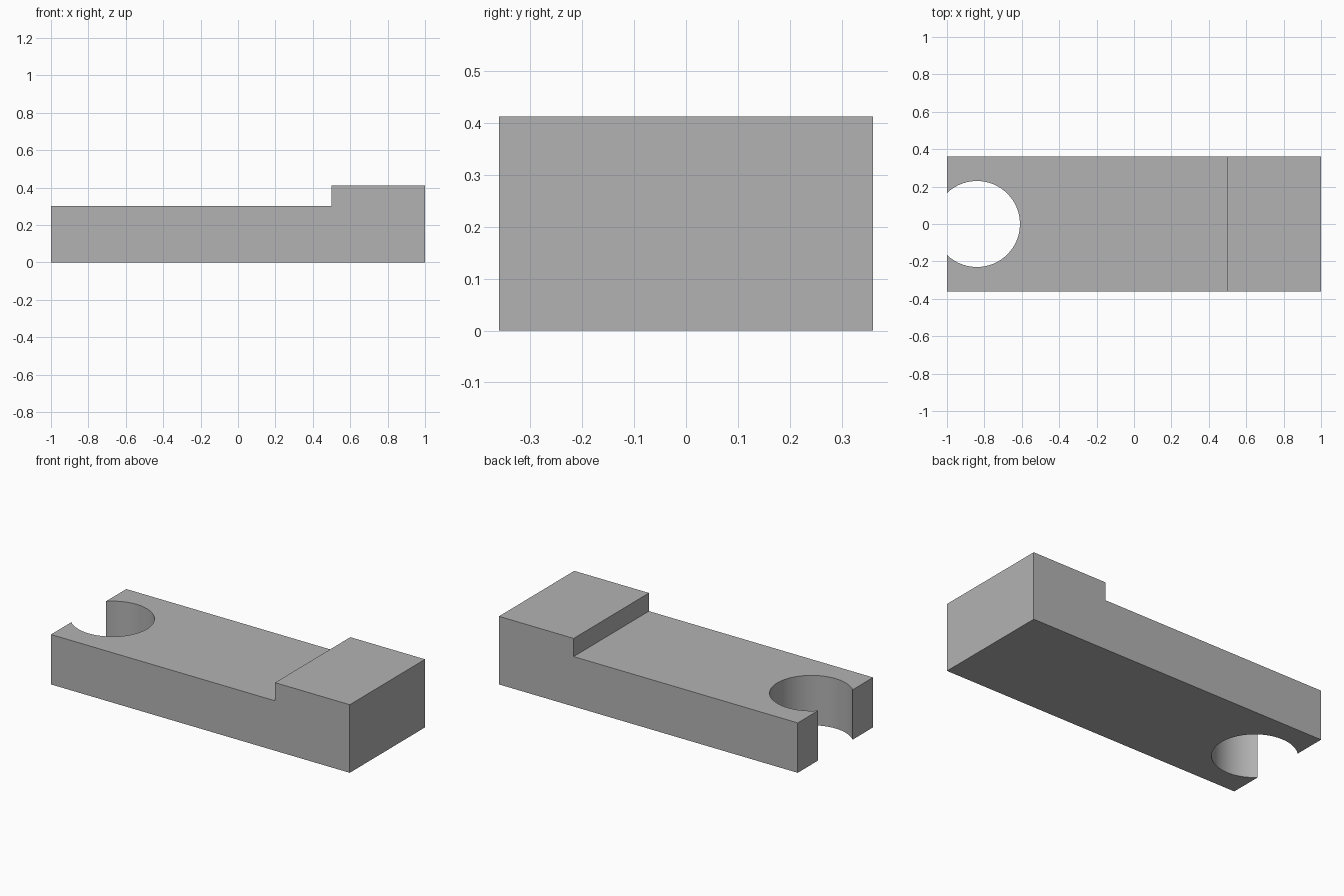
import bpy
import bmesh
import math

cube = bpy.data.objects.get("Cube")
if cube:
    bpy.data.objects.remove(cube, do_unlink=True)

HALF_WIDTH = 0.36
HOLE_X, HOLE_RADIUS = -0.84, 0.23

grey = bpy.data.materials.new("plain grey")
grey.use_nodes = True
colour = (0.45, 0.45, 0.45, 1)
grey.diffuse_color = colour
grey.node_tree.nodes["Principled BSDF"].inputs["Base Color"].default_value = colour

# Stepped block: side profile extruded across the width
profile = [(-1, 0), (1, 0), (1, 0.412), (0.5, 0.412), (0.5, 0.302), (-1, 0.302)]
bm = bmesh.new()
side = bm.faces.new([bm.verts.new((x, -HALF_WIDTH, z)) for x, z in profile])
extruded = bmesh.ops.extrude_face_region(bm, geom=[side])["geom"]
moved = [v for v in extruded if isinstance(v, bmesh.types.BMVert)]
bmesh.ops.translate(bm, verts=moved, vec=(0, 2 * HALF_WIDTH, 0))
bmesh.ops.recalc_face_normals(bm, faces=bm.faces)
mesh = bpy.data.meshes.new("stepped_block")
bm.to_mesh(mesh)
bm.free()
mesh.materials.append(grey)
block = bpy.data.objects.new("stepped_block", mesh)
bpy.context.collection.objects.link(block)

# Round notch open at the thin end
bpy.ops.mesh.primitive_cylinder_add(vertices=96, radius=HOLE_RADIUS, depth=2,
                                    location=(HOLE_X, 0, 0))
cutter = bpy.context.object
cutter.name = "notch_cutter"
cutter.data.materials.append(grey)
notch = block.modifiers.new("round_notch", "BOOLEAN")
notch.operation = "DIFFERENCE"
notch.solver = "EXACT"
notch.object = cutter

# Apply the cut, then smooth only the curved wall
bpy.ops.object.select_all(action="DESELECT")
block.select_set(True)
bpy.context.view_layer.objects.active = block
bpy.ops.object.modifier_apply(modifier=notch.name)
bpy.data.objects.remove(cutter, do_unlink=True)
bpy.ops.object.shade_smooth_by_angle(angle=math.radians(30))
